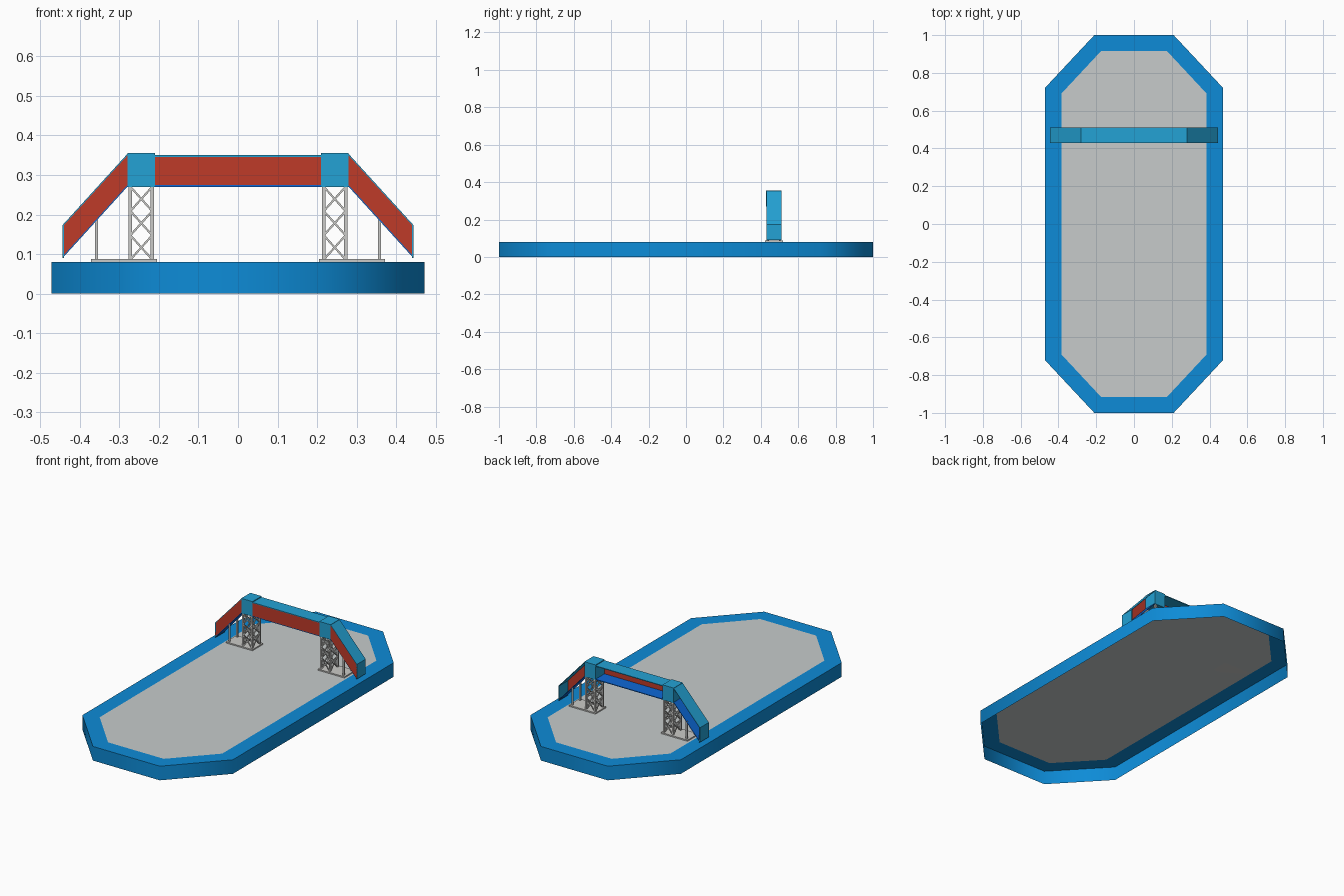
import bpy, bmesh, math
from mathutils import Vector

if "Cube" in bpy.data.objects:
    bpy.data.objects.remove(bpy.data.objects["Cube"])


def material(name, rgb):
    m = bpy.data.materials.new(name)
    m.diffuse_color = (*rgb, 1)
    m.use_nodes = True
    m.node_tree.nodes["Principled BSDF"].inputs["Base Color"].default_value = m.diffuse_color
    return m


RIM = material("rim blue", (0.004, 0.26, 0.68))
FLOOR = material("pale grey", (0.57, 0.60, 0.60))
ROOF = material("sky blue", (0.017, 0.36, 0.66))
DECK = material("deep blue", (0.004, 0.14, 0.68))
RED = material("red mesh", (0.52, 0.043, 0.022))
STEEL = material("steel grey", (0.60, 0.60, 0.58))

Y0, Y1 = 0.43, 0.51          # front and back of the bridge


def finish(name, bm, mat, normals=True):
    if normals:
        bmesh.ops.recalc_face_normals(bm, faces=bm.faces)
    me = bpy.data.meshes.new(name)
    bm.to_mesh(me)
    bm.free()
    me.materials.append(mat)
    ob = bpy.data.objects.new(name, me)
    bpy.context.collection.objects.link(ob)
    return ob


def prism(bm, profile, y0=Y0, y1=Y1):
    """Extrude an xz profile along y."""
    f = bm.faces.new([bm.verts.new((x, y0, z)) for x, z in profile])
    ext = bmesh.ops.extrude_face_region(bm, geom=[f])["geom"]
    for v in ext:
        if isinstance(v, bmesh.types.BMVert):
            v.co.y = y1


def bar(bm, a, b, w):
    """Square bar from a to b."""
    a, b = Vector(a), Vector(b)
    d = b - a
    rot = d.to_track_quat('Z', 'Y')
    vs = bmesh.ops.create_cube(bm, size=1)["verts"]
    for v in vs:
        v.co = (a + b) / 2 + rot @ Vector((v.co.x * w, v.co.y * w, v.co.z * d.length))


def strip(x0, z0, x1, z1, h):
    return [(x0, z0), (x1, z1), (x1, z1 + h), (x0, z0 + h)]


def octagon(hx, hy, cx, cy):
    """Rectangle with cut corners: half sizes and where the cuts start."""
    return [(cx, -hy), (hx, -cy), (hx, cy), (cx, hy),
            (-cx, hy), (-hx, cy), (-hx, -cy), (-cx, -hy)]


# rink rim: outer wall and top band, open underneath
outer, inner, H = octagon(0.472, 1.0, 0.21, 0.72), octagon(0.385, 0.915, 0.175, 0.69), 0.08
bm = bmesh.new()
low = [bm.verts.new((x, y, 0)) for x, y in outer]
top = [bm.verts.new((x, y, H)) for x, y in outer]
ins = [bm.verts.new((x, y, H)) for x, y in inner]
for i in range(8):
    j = (i + 1) % 8
    bm.faces.new((low[i], low[j], top[j], top[i])).smooth = True
    bm.faces.new((top[i], top[j], ins[j], ins[i]))
finish("rink_rim", bm, RIM, False)

# flat floor inside the rim
bm = bmesh.new()
bm.faces.new([bm.verts.new((x, y, H)) for x, y in inner])
finish("rink_floor", bm, FLOOR, False)

# bridge coordinates
XB, XC, XE = 0.21, 0.28, 0.444        # beam end, ramp start, ramp end
ZB, ZE, HT = 0.27, 0.09, 0.083        # beam bottom, ramp end bottom, gallery height
T = 0.004

# roofs, ramp end caps and corner boxes
bm = bmesh.new()
prism(bm, strip(-XB, ZB + 0.076, XB, ZB + 0.076, T))
finish("beam_roof", bm, ROOF)
for s, side in ((-1, "left"), (1, "right")):
    bm = bmesh.new()
    prism(bm, strip(s * XC, ZB + HT - T, s * XE, ZE + HT - T, T))
    prism(bm, strip(s * (XE - T), ZE, s * XE, ZE, HT))
    finish(side + "_ramp_roof", bm, ROOF)
    bm = bmesh.new()
    prism(bm, strip(s * XB, ZB, s * XC, ZB, HT + 0.002), Y0 - 0.001, Y1 + 0.001)
    finish(side + "_corner_box", bm, ROOF)

# walkway decks
bm = bmesh.new()
prism(bm, strip(-XB, ZB, XB, ZB, T))
for s in (-1, 1):
    prism(bm, strip(s * XC, ZB, s * (XE - T), ZE + T, T))
finish("walkway_deck", bm, DECK)


# red front panels embossed with a fine grid
def panel(name, x0, z0, x1, z1, h, nx, nz):
    bm = bmesh.new()
    g = [[bm.verts.new((x0 + (x1 - x0) * i / nx, Y0, z0 + (z1 - z0) * i / nx + h * k / nz))
          for k in range(nz + 1)] for i in range(nx + 1)]
    for i in range(nx):
        for k in range(nz):
            bm.faces.new((g[i][k], g[i + 1][k], g[i + 1][k + 1], g[i][k + 1]))
    bmesh.ops.inset_individual(bm, faces=bm.faces[:], thickness=0.0012, depth=-0.0005)
    finish(name, bm, RED, False)


panel("beam_panel", -XB, ZB, XB, ZB, 0.077, 50, 9)
panel("left_ramp_panel", -XE, ZE, -XC, ZB, HT - 0.001, 20, 9)
panel("right_ramp_panel", XC, ZB, XE, ZE, HT - 0.001, 20, 9)

# lattice towers, ramp posts and foot plates
XL, XR, YF, YK = 0.217, 0.272, Y0 + 0.006, Y1 - 0.006
Z0, Z1, N = 0.086, ZB, 3
for s, side in ((-1, "left"), (1, "right")):
    bm = bmesh.new()
    ring = [(s * XL, YF), (s * XR, YF), (s * XR, YK), (s * XL, YK)]
    for i, p in enumerate(ring):
        q = ring[(i + 1) % 4]
        bar(bm, (*p, Z0), (*p, Z1), 0.009)
        for k in range(N):
            a, b = (Z0 + (Z1 - Z0) * t / N for t in (k, k + 1))
            bar(bm, (*p, a), (*q, b), 0.005)
            bar(bm, (*q, a), (*p, b), 0.005)
    finish(side + "_tower", bm, STEEL)
    bm = bmesh.new()
    for y in (YF, YK):
        bar(bm, (s * 0.358, y, Z0), (s * 0.358, y, 0.186), 0.008)
    finish(side + "_ramp_posts", bm, STEEL)
    bm = bmesh.new()
    prism(bm, strip(s * 0.205, H, s * 0.372, H, 0.007), Y0 - 0.008, Y1 + 0.008)
    finish(side + "_foot_plate", bm, STEEL)
